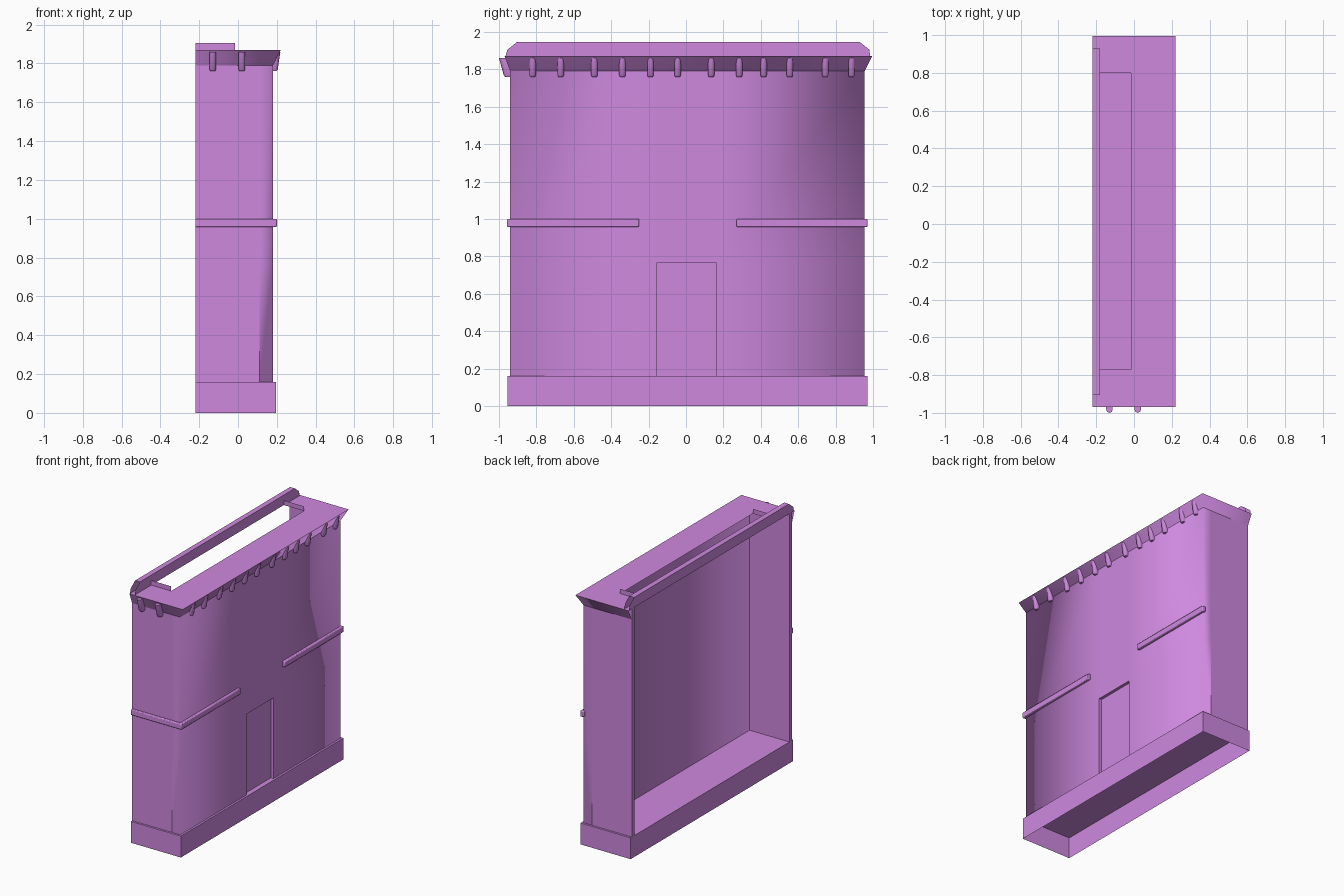
import bpy, bmesh, math

if "Cube" in bpy.data.objects:
    bpy.data.objects.remove(bpy.data.objects["Cube"])

mat = bpy.data.materials.new("purple")
mat.diffuse_color = (0.62, 0.25, 0.74, 1)
mat.use_nodes = True
mat.node_tree.nodes["Principled BSDF"].inputs["Base Color"].default_value = mat.diffuse_color

X0, X1, XI = -0.22, 0.18, 0.11   # open back, front wall, its inner face
Y0, Y1 = -0.94, 0.955            # end walls
ZB, ZR = 0.16, 1.87              # plinth top, roof


def make(name, faces, angle=30):
    """Object from a list of polygons, each a list of points."""
    bm = bmesh.new()
    for f in faces:
        bm.faces.new([bm.verts.new(p) for p in f])
    bmesh.ops.remove_doubles(bm, verts=bm.verts, dist=0.0005)
    bmesh.ops.recalc_face_normals(bm, faces=bm.faces)
    me = bpy.data.meshes.new(name)
    bm.to_mesh(me)
    bm.free()
    ob = bpy.data.objects.new(name, me)
    bpy.context.collection.objects.link(ob)
    me.materials.append(mat)
    bpy.ops.object.select_all(action='DESELECT')
    ob.select_set(True)
    bpy.context.view_layer.objects.active = ob
    bpy.ops.object.shade_smooth_by_angle(angle=math.radians(angle))
    return ob


def loft(a, b, closed=False):
    """Quads between two matching point rows."""
    n = len(a)
    return [[a[i], a[(i + 1) % n], b[(i + 1) % n], b[i]]
            for i in range(n if closed else n - 1)]


def at(path, z):
    return [(x, y, z) for x, y in path]


def rect(x0, x1, y0, y1):
    return [(x0, y0), (x1, y0), (x1, y1), (x0, y1)]


def box(name, x0, x1, y0, y1, z0, z1, bottom=True, angle=30, bevel=0):
    lo, hi = at(rect(x0, x1, y0, y1), z0), at(rect(x0, x1, y0, y1), z1)
    ob = make(name, loft(lo, hi, True) + [hi] + ([lo[::-1]] if bottom else []), angle)
    if bevel:
        m = ob.modifiers.new("rounded", 'BEVEL')
        m.width, m.segments = bevel, 2
    return ob


# plinth, hollow from below
box("plinth", X0, 0.195, -0.955, 0.97, 0, ZB, bottom=False)

# end walls
box("end_wall_left", X0, XI, Y0, Y0 + 0.03, ZB, ZR)
box("end_wall_right", X0, XI, Y1 - 0.03, Y1, ZB, ZR)

# thick front wall with a shallow doorway, softly shaded round its corners
D0, D1, DZ, DX = -0.157, 0.163, 0.765, X1 - 0.022
ys = [Y0, D0, D1, Y1]
wall = loft([(XI, Y0, ZB), (XI, Y1, ZB)], [(XI, Y0, ZR), (XI, Y1, ZR)])
for y in (Y0, Y1):
    for z0, z1 in ((ZB, DZ), (DZ, 1.79), (1.79, ZR)):
        wall.append([(XI, y, z0), (X1, y, z0), (X1, y, z1), (XI, y, z1)])
for i in range(3):
    row = [(X1, ys[i]), (X1, ys[i + 1])]
    wall += loft(at(row, DZ), at(row, 1.79))
    if i != 1:
        wall += loft(at(row, ZB), at(row, DZ))
make("front_wall", wall, 95)
door = [(D0, ZB), (D0, DZ), (D1, DZ), (D1, ZB)]
inner = [(DX, y, z) for y, z in door]
make("door", loft([(X1, y, z) for y, z in door], inner) + [inner])

# string course on the left end and either side of the door
box("string_course_end", X0, 0.2, -0.957, Y0 + 0.01, 0.957, 1.0, bevel=0.006)
box("string_course_left", 0.17, 0.2, -0.957, -0.25, 0.957, 1.0, bevel=0.006)
box("string_course_right", 0.17, 0.2, 0.27, 0.97, 0.957, 1.0, bevel=0.006)

# flared cornice on three sides
C0, C1, CX = -0.97, 0.995, 0.22
low = [(X0, Y0), (X1, Y0), (X1, Y1), (X0, Y1)]
top = [(X0, C0), (CX, C0), (CX, C1), (X0, C1)]
make("cornice", loft(at(low, 1.79), at(top, ZR)), 95)

# flat roof with a long opening
H = (-0.18, -0.015, -0.77, 0.80)
make("roof", loft(at(rect(X0, CX, C0, C1), ZR), at(rect(*H), ZR), True))

# thin folded rail along the back, with sloping ends
sides = [[(X0, ZR), (X0, 1.905), (X0, 1.945)], [(H[0], ZR), (H[0], 1.905), (H[0], 1.945)]]
ends = [(-0.965, 0.985), (-0.955, 0.98), (-0.905, 0.93)]
rows = [[[(x, e[k], z) for (x, z), e in zip(s, ends)] for k in (0, 1)] for s in sides]
rail = loft(*rows[0]) + loft(*rows[1])
rail.append([rows[0][0][2], rows[0][1][2], rows[1][1][2], rows[1][0][2]])
make("back_rail", rail)

# low kerbs closing the ends of the opening
for y in (H[2], H[3]):
    make("opening_kerb", loft([(X0, y, ZR), (H[1], y, ZR)],
                              [(X0, y, 1.905), (H[1], y, 1.905)]))


def bracket(name, place, o0, o1):
    """Rounded bracket; place maps (along, out) to x, y."""
    shape = [(-1, 0), (-1, .7), (-.75, .9), (0, 1), (.75, .9), (1, .7), (1, 0)]
    rows = []
    for z, o, w in ((1.76, o0 - 0.008, .8), (1.77, o0, 1), (1.86, o1, 1)):
        rows.append([(*place(s * w * 0.017, t * o), z) for s, t in shape])
    make(name, loft(rows[0], rows[1], True) + loft(rows[1], rows[2], True)
         + [rows[0][::-1], rows[2]], 50)


# brackets under the cornice, front and left end
for y in (-.82, -.67, -.49, -.34, -.19, -.045, .135, .285, .415, .555, .745, .885):
    bracket("front_bracket", lambda s, o: (X1 - 0.01 + o, y + s), 0.035, 0.048)
for x in (-0.13, 0.02):
    bracket("end_bracket", lambda s, o: (x + s, Y0 - o), 0.035, 0.06)
